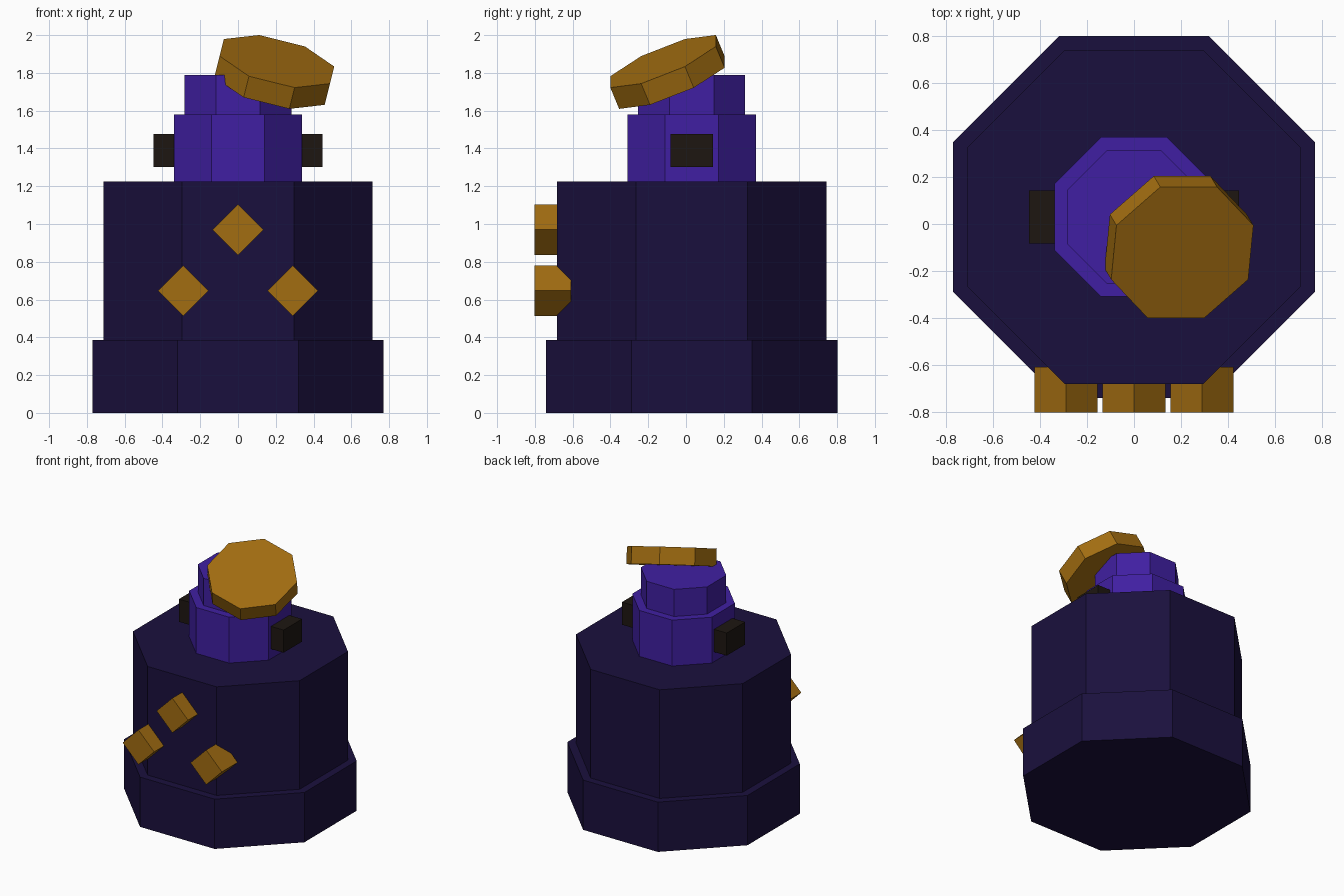
import bpy
from math import pi, cos, radians

if "Cube" in bpy.data.objects:
    bpy.data.objects.remove(bpy.data.objects["Cube"])


def material(name, rgb):
    m = bpy.data.materials.new(name)
    m.diffuse_color = (*rgb, 1)
    m.use_nodes = True
    m.node_tree.nodes["Principled BSDF"].inputs["Base Color"].default_value = m.diffuse_color
    return m


NAVY = material("dark_indigo", (0.0103, 0.0052, 0.0467))
PURPLE = material("purple", (0.051, 0.0137, 0.36))
GOLD = material("gold", (0.361, 0.153, 0.0055))
BLACK = material("near_black", (0.0125, 0.008, 0.0056))


def finish(name, mat):
    ob = bpy.context.object
    ob.name = name
    ob.data.materials.append(mat)
    return ob


def octagon(name, apothem, depth, loc, mat, rot=(0, 0, 0)):
    """Eight-sided prism with flat sides facing the axes."""
    bpy.ops.mesh.primitive_cylinder_add(vertices=8, radius=apothem / cos(pi / 8), depth=depth)
    ob = finish(name, mat)
    ob.rotation_euler = (0, 0, pi / 8)
    bpy.ops.object.transform_apply(location=False, rotation=True, scale=False)
    ob.location = loc
    ob.rotation_euler = rot
    return ob


def box(name, size, loc, mat, rot=(0, 0, 0)):
    bpy.ops.mesh.primitive_cube_add(size=1, location=loc, rotation=rot)
    ob = finish(name, mat)
    ob.scale = size
    return ob


# Stacked octagonal tiers: name, apothem, bottom, top, material
for name, r, z0, z1, mat in [
    ("base", 0.771, 0.0, 0.385, NAVY),
    ("body", 0.713, 0.385, 1.225, NAVY),
    ("neck", 0.340, 1.225, 1.58, PURPLE),
    ("neck_top", 0.283, 1.58, 1.79, PURPLE),
]:
    octagon(name, r, z1 - z0, (0, 0.03, (z0 + z1) / 2), mat)

# Dark blocks on both sides of the neck
for side, s in (("left", -1), ("right", 1)):
    box(f"{side}_side_block", (0.22, 0.225, 0.175), (s * 0.338, 0.03, 1.388), BLACK)

# Diamond studs on the front
for name, x, z in [("top", 0, 0.97), ("left", -0.29, 0.647), ("right", 0.29, 0.647)]:
    box(f"{name}_stud", (0.19, 0.193, 0.19), (x, -0.7065, z), GOLD, (0, pi / 4, 0))

# Tilted golden disc resting on the neck
octagon("tilted_disc", 0.301, 0.125, (0.192, -0.098, 1.805), GOLD,
        (radians(21.9), radians(14), 0))
